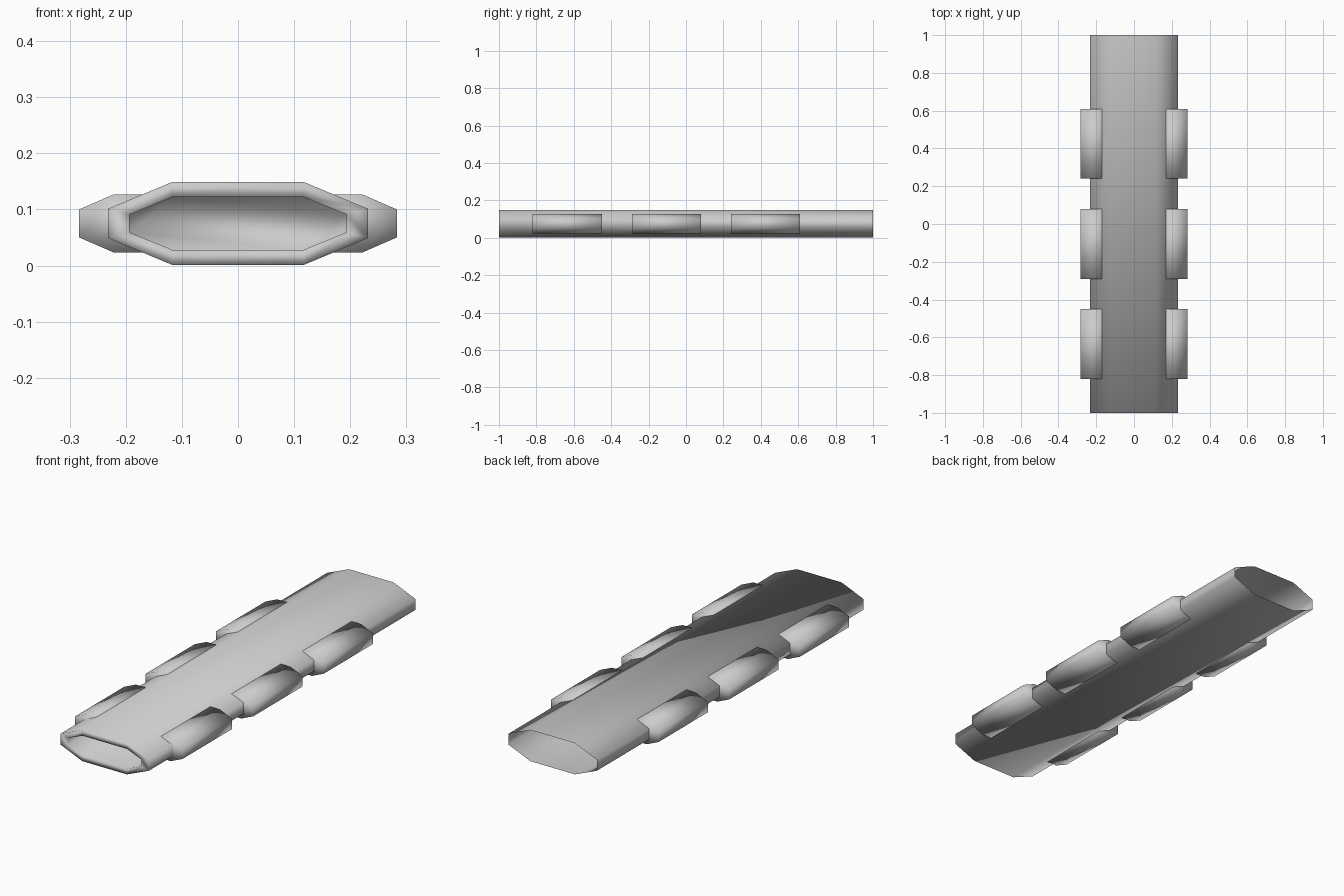
import bpy
import bmesh

cube = bpy.data.objects.get("Cube")
if cube:
    bpy.data.objects.remove(cube, do_unlink=True)

# One plain grey for everything
grey = bpy.data.materials.new("plain grey")
grey.use_nodes = True
colour = (0.6, 0.6, 0.6, 1)
grey.diffuse_color = colour
grey.node_tree.nodes["Principled BSDF"].inputs["Base Color"].default_value = colour

MID = 0.075  # height of the centre line


def octagon(flat, wide, side, tall):
    """Flattened octagon as (x, z), counter-clockwise from the front."""
    half = [(-flat, -tall), (flat, -tall), (wide, -side), (wide, side)]
    return half + [(-x, -z) for x, z in half]


def loft(name, rings, close_back):
    """Skin a row of (outline, y) rings from back to front, capping the last."""
    bm = bmesh.new()
    loops = [[bm.verts.new((x, y, z + MID)) for x, z in outline] for outline, y in rings]
    for a, b in zip(loops, loops[1:]):
        for i in range(len(a)):
            j = (i + 1) % len(a)
            bm.faces.new((a[i], a[j], b[j], b[i]))
    bm.faces.new(loops[-1])
    if close_back:
        bm.faces.new(loops[0][::-1])
    for face in bm.faces:
        face.smooth = True
    mesh = bpy.data.meshes.new(name)
    bm.to_mesh(mesh)
    bm.free()
    mesh.materials.append(grey)
    obj = bpy.data.objects.new(name, mesh)
    bpy.context.collection.objects.link(obj)
    return obj


# Hollow body: open at the back, rimmed recess at the front
outer = octagon(0.117, 0.232, 0.026, 0.074)
inner = octagon(0.117, 0.193, 0.016, 0.047)
loft("body", [(outer, 1), (outer, -1), (inner, -1), (inner, -0.85)], False)

# Three chamfered side blocks on each side
left = [(0.15, -0.052), (0.221, -0.052), (0.283, -0.025),
        (0.283, 0.025), (0.221, 0.052), (0.15, 0.052)]
right = [(-x, z) for x, z in reversed(left)]
for place, y in (("front", -0.635), ("middle", -0.105), ("back", 0.425)):
    for side, outline in (("left", left), ("right", right)):
        loft(f"{place}_{side}_block", [(outline, y + 0.185), (outline, y - 0.185)], True)
